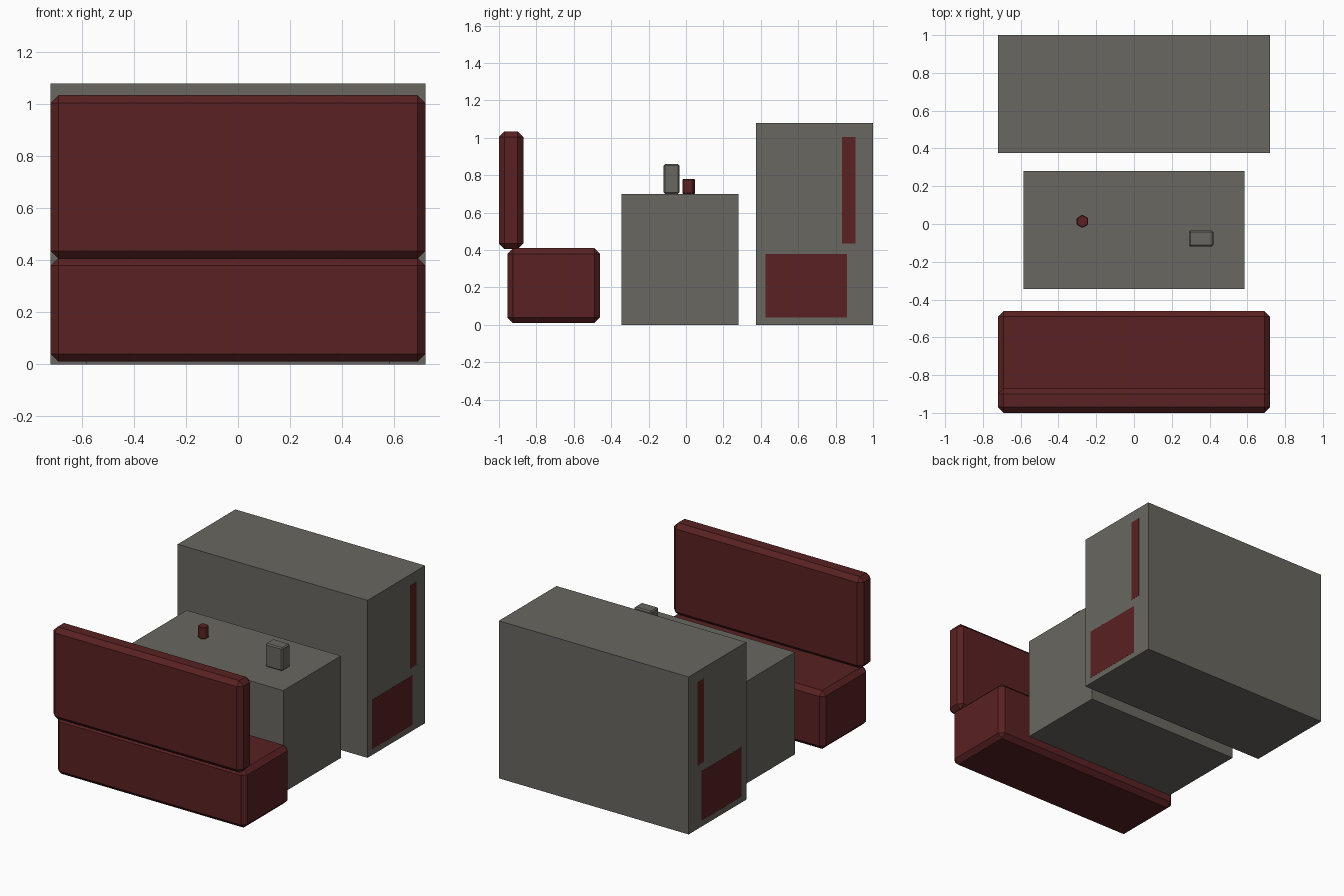
import bpy
import math

if "Cube" in bpy.data.objects:
    bpy.data.objects.remove(bpy.data.objects["Cube"], do_unlink=True)


def material(name, colour):
    m = bpy.data.materials.new(name)
    m.use_nodes = True
    m.diffuse_color = colour
    m.node_tree.nodes["Principled BSDF"].inputs["Base Color"].default_value = colour
    return m


red = material("dark red", (0.10, 0.015, 0.016, 1))
grey = material("warm grey", (0.14, 0.135, 0.115, 1))


def finish(obj, name, mat, bevel):
    obj.name = name
    obj.data.materials.append(mat)
    bpy.ops.object.transform_apply(location=False, rotation=True, scale=True)
    if bevel:
        mod = obj.modifiers.new("chamfer", "BEVEL")
        mod.width = bevel
        mod.segments = 1
        mod.limit_method = "ANGLE"
    return obj


def box(name, mat, x, y, z, bevel=0):
    """Box spanning the given (low, high) range on each axis."""
    spans = (x, y, z)
    bpy.ops.mesh.primitive_cube_add(size=1, location=[(a + b) / 2 for a, b in spans])
    obj = bpy.context.object
    obj.scale = [b - a for a, b in spans]
    return finish(obj, name, mat, bevel)


def bench(prefix, side, shift, half):
    """Padded seat and backrest; side -1 is the front, +1 the back."""
    for part, near, far, z in (("seat", 0.46, 0.955, (0.01, 0.41)),
                               ("backrest", 0.87, 1.0, (0.405, 1.035))):
        y = sorted((side * (near - shift), side * (far - shift)))
        box(f"{prefix}_{part}", red, (-half, half), y, z, 0.03)


# Two facing benches, the rear one enclosed by a block flush with its ends
bench("front", -1, 0, 0.72)
bench("rear", 1, 0.065, 0.7204)
box("rear_block", grey, (-0.72, 0.72), (0.375, 1.0), (0, 1.08))

# Table between the benches
box("table_block", grey, (-0.585, 0.585), (-0.345, 0.28), (0, 0.70))

# Items on the table
box("napkin_holder", grey, (0.29, 0.42), (-0.12, -0.035), (0.70, 0.86), 0.008)
bpy.ops.mesh.primitive_cylinder_add(vertices=6, radius=0.035, depth=0.08,
                                    location=(-0.273, 0.014, 0.74))
finish(bpy.context.object, "sauce_bottle", red, 0.004)
